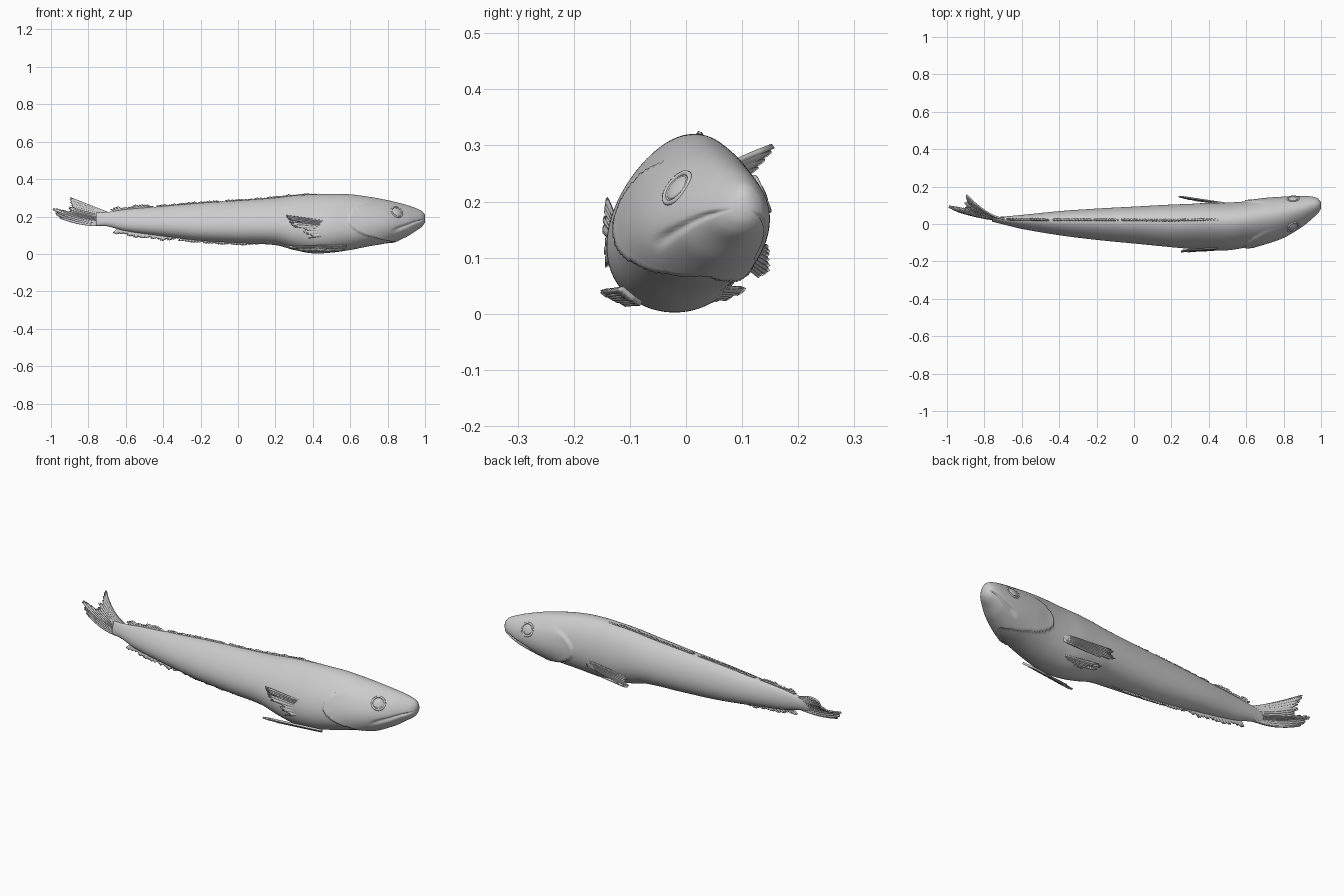
import bpy, bmesh, math, random
from mathutils import Vector

if "Cube" in bpy.data.objects:
    bpy.data.objects.remove(bpy.data.objects["Cube"])

random.seed(4)
# x, top z, bottom z, centre y, half width
STATIONS = [
    (-.76, .220, .152, .025, .010), (-.70, .224, .148, .020, .020),
    (-.60, .238, .122, .013, .036), (-.40, .255, .094, .007, .063),
    (-.20, .272, .070, .002, .082), (0, .285, .058, -.002, .097),
    (.20, .300, .048, -.006, .112), (.30, .312, .022, -.008, .118),
    (.40, .318, .004, -.008, .124), (.50, .320, .008, -.008, .125),
    (.60, .318, .022, .003, .121), (.70, .305, .042, .020, .120),
    (.80, .287, .060, .040, .108), (.90, .262, .095, .070, .081),
    (.95, .245, .125, .088, .060), (.985, .228, .148, .098, .038),
    (1.0, .210, .170, .100, .016)]


def station(x):
    """Smooth (Hermite) interpolation of the body table."""
    i = 0
    while i < len(STATIONS) - 2 and x > STATIONS[i + 1][0]:
        i += 1
    a, b = STATIONS[i], STATIONS[i + 1]
    p, n = STATIONS[max(i - 1, 0)], STATIONS[min(i + 2, len(STATIONS) - 1)]
    h = b[0] - a[0]
    u = (x - a[0]) / h
    out = []
    for k in range(1, 5):
        ma = (b[k] - p[k]) / (b[0] - p[0]) * h
        mb = (n[k] - a[k]) / (n[0] - a[0]) * h
        out.append((2*u**3 - 3*u**2 + 1)*a[k] + (u**3 - 2*u**2 + u)*ma
                   + (3*u**2 - 2*u**3)*b[k] + (u**3 - u**2)*mb)
    return out


def skin(x, t, lift=0.0):
    """Point on the rolled, egg-shaped body; t = 90 degrees is the back."""
    top, bot, yc, hw = station(x)
    s, c = math.sin(t), math.cos(t)
    # gill cover lip
    d = x - (.59 + .25 * s * s)
    if d > 0 and s < .7:
        lift += .009 * math.exp(-d / .07) * min(1, (.7 - s) * 4)
    # mouth groove
    if x > .82:
        line = -.25 - (1 - x) * 1.9
        lift -= .009 * min(1, (x - .82) / .04) * min(1, (1 - x) / .03) \
            * math.exp(-((s - line) / .08) ** 2)
    half = (top - bot) / 2
    side = c * (1 - .2 * s) * (hw * .98 + lift)
    up = s * (half + lift)
    return Vector((x, yc + side + .18 * up, (top + bot) / 2 + up - .12 * side))


def make(name, verts, faces):
    me = bpy.data.meshes.new(name)
    me.from_pydata([tuple(v) for v in verts], [], faces)
    bm = bmesh.new()
    bm.from_mesh(me)
    bmesh.ops.recalc_face_normals(bm, faces=bm.faces)
    bm.to_mesh(me)
    bm.free()
    for p in me.polygons:
        p.use_smooth = True
    ob = bpy.data.objects.new(name, me)
    bpy.context.collection.objects.link(ob)
    return ob


def along(points, v):
    f = v * (len(points) - 1)
    i = min(int(f), len(points) - 2)
    return Vector(points[i]).lerp(Vector(points[i + 1]), f - i)


def fin(name, root, tip, rays, ragged=.2, thick=.006, bow=(0, 0, 0), curl=1.0,
        ripple=.002, out=(0, 1, 0)):
    """Thin rayed membrane between a root line and a ragged tip line."""
    m, n = 8, rays * 4
    verts, faces = [], []
    cut = [1 - random.random() * ragged for _ in range(rays + 1)]
    for j in range(n + 1):
        v = j / n
        a, b = along(root, v), along(tip, v)
        reach = cut[j // 4] - (.5 * ragged if j % 4 == 2 else 0)
        for i in range(m + 1):
            u = i / m * reach
            p = a.lerp(b, u)
            p.y = a.y + (b.y - a.y) * u ** curl
            p += Vector(bow) * (4 * u * (1 - u) * (1 - v))
            p += Vector(out) * ripple * math.cos(j * math.pi / 2) * u
            verts.append(p)
    for j in range(n):
        for i in range(m):
            k = j * (m + 1) + i
            faces.append((k, k + 1, k + m + 2, k + m + 1))
    ob = make(name, verts, faces)
    mod = ob.modifiers.new("thickness", 'SOLIDIFY')
    mod.thickness, mod.offset = thick, 0
    return ob


# body
RINGS, SEG = 240, 96
xs = [-.76 + 1.76 * i / RINGS for i in range(RINGS + 1)]
verts = [skin(x, 2 * math.pi * k / SEG) for x in xs for k in range(SEG)]
faces = [(i*SEG + k, i*SEG + (k+1) % SEG, (i+1)*SEG + (k+1) % SEG, (i+1)*SEG + k)
         for i in range(RINGS) for k in range(SEG)]
faces += [tuple(range(SEG)), tuple(RINGS*SEG + k for k in range(SEG))]
make("body", verts, faces)

# eyes: flattened ball inside a raised rim, on each side of the head
for side, t in (("left", .5), ("right", math.pi - .42)):
    x = .85
    c = skin(x, t)
    normal = (skin(x + .01, t) - skin(x - .01, t)).cross(
        skin(x, t + .05) - skin(x, t - .05)).normalized()
    if normal.y * math.cos(t) < 0:
        normal.negate()
    rot = normal.to_track_quat('Z', 'Y').to_euler()
    bpy.ops.mesh.primitive_uv_sphere_add(segments=24, ring_count=12, radius=.025,
                                         location=c - normal * .003, rotation=rot)
    eye = bpy.context.object
    eye.name, eye.scale = side + "_eye", (1, 1, .3)
    bpy.ops.object.shade_smooth()
    bpy.ops.mesh.primitive_torus_add(major_segments=32, minor_segments=8,
                                     major_radius=.032, minor_radius=.005,
                                     location=c - normal * .003, rotation=rot)
    bpy.context.object.name = side + "_eye_rim"
    bpy.ops.object.shade_smooth()

# tail fin, curled towards +y
fin("tail_fin",
    [(-.69, .020, .152), (-.69, .024, .185), (-.69, .028, .222)],
    [(-.96, .075, .195), (-1.0, .095, .245), (-.93, .10, .235),
     (-.90, .125, .255), (-.90, .16, .302)],
    14, ragged=.14, thick=.009, bow=(0, 0, -.018), curl=1.7)


# low folded fins along the back and belly
def keel_fin(name, x0, x1, t, height, rays, sweep):
    root, tip = [], []
    for i in range(13):
        u = i / 12
        x = x0 + (x1 - x0) * u
        h = height * min(1, u * 6 + .2)
        root.append(skin(x, t, -.006))
        tip.append(skin(x, t, h) - Vector((sweep, 0, 0)))
    fin(name, root, tip, rays, ragged=.4, thick=.009, ripple=.003)


keel_fin("first_dorsal_fin", .46, -.05, math.radians(88), .007, 30, .02)
keel_fin("second_dorsal_fin", -.07, -.42, math.radians(88), .007, 22, .02)
keel_fin("third_dorsal_fin", -.44, -.66, math.radians(90), .016, 14, .03)
keel_fin("first_anal_fin", .12, -.30, math.radians(270), .010, 26, .02)
keel_fin("second_anal_fin", -.32, -.64, math.radians(270), .022, 18, .03)

# pectoral fins
fin("right_pectoral_fin",
    [(.55, -.122, .165), (.53, -.128, .14), (.53, -.128, .11)],
    [(.24, -.142, .208), (.27, -.146, .17), (.36, -.146, .08)],
    9, ragged=.25, ripple=.003)
fin("left_pectoral_fin",
    [(.54, .105, .13), (.53, .105, .11), (.52, .10, .09)],
    [(.20, .152, .12), (.22, .150, .085), (.27, .135, .06)],
    8, ragged=.2, ripple=.003)

# pelvic fins
fin("right_pelvic_fin",
    [(.58, -.115, .045), (.57, -.095, .028), (.55, -.08, .018)],
    [(.22, -.155, .04), (.25, -.14, .03), (.30, -.11, .018)],
    7, ragged=.2, thick=.01, ripple=.003, out=(0, 0, 1))
fin("left_pelvic_fin",
    [(.56, .055, .045), (.55, .04, .034), (.54, .02, .025)],
    [(.26, .11, .045), (.28, .085, .032), (.33, .05, .025)],
    7, ragged=.2, thick=.01, ripple=.003, out=(0, 0, 1))
